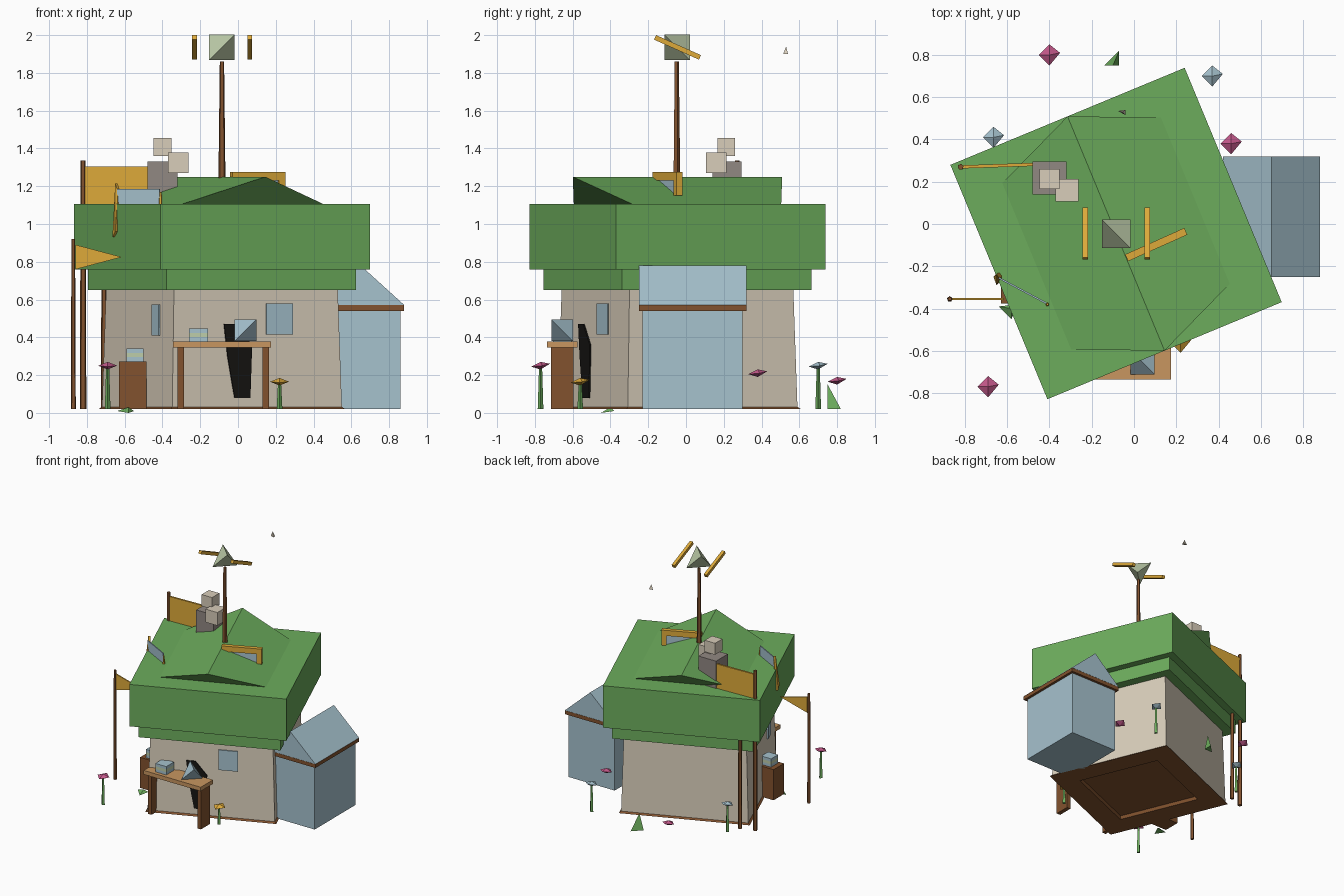
import bpy, bmesh, math
from mathutils import Matrix, Vector

old = bpy.data.objects.get("Cube")
if old:
    bpy.data.objects.remove(old, do_unlink=True)


def material(name, *rgb):
    # sRGB bytes to linear
    col = [((c / 255 + 0.055) / 1.055) ** 2.4 for c in rgb] + [1]
    m = bpy.data.materials.new(name)
    m.use_nodes = True
    m.diffuse_color = col
    m.node_tree.nodes["Principled BSDF"].inputs["Base Color"].default_value = col
    return m


GREEN = material("leaf green", 108, 172, 92)
CREAM = material("cream plaster", 216, 205, 186)
BLUE = material("pale blue", 166, 194, 206)
BROWN = material("dark wood", 130, 82, 46)
TAN = material("light wood", 200, 150, 96)
YELLOW = material("golden yellow", 222, 170, 58)
PALE = material("pale green", 190, 205, 170)
GREY = material("chimney grey", 145, 136, 130)
PINK = material("flower pink", 198, 90, 140)
BLACK = material("black", 22, 20, 18)

# The house sits turned about its own centre
HOUSE = Matrix.Translation((-0.085, -0.045, 0)) @ Matrix.Rotation(math.radians(22.5), 4, 'Z')


def finish(name, bm, mat, matrix=None):
    if matrix:
        bm.transform(matrix)
    bmesh.ops.recalc_face_normals(bm, faces=bm.faces)
    me = bpy.data.meshes.new(name)
    bm.to_mesh(me)
    bm.free()
    me.materials.append(mat)
    ob = bpy.data.objects.new(name, me)
    bpy.context.collection.objects.link(ob)
    return ob


def hull(name, points, mat, matrix=None):
    bm = bmesh.new()
    verts = [bm.verts.new(p) for p in points]
    bmesh.ops.convex_hull(bm, input=verts)
    bmesh.ops.dissolve_limit(bm, angle_limit=0.01, verts=bm.verts, edges=bm.edges)
    return finish(name, bm, mat, matrix)


def box(name, lo, hi, mat, matrix=None):
    pts = [(x, y, z) for x in (lo[0], hi[0]) for y in (lo[1], hi[1]) for z in (lo[2], hi[2])]
    return hull(name, pts, mat, matrix)


def cube(name, c, size, mat):
    h = Vector((size, size, size)) / 2
    return box(name, Vector(c) - h, Vector(c) + h, mat)


def square_loft(name, rings, mat):
    # Square rings of (half side, height), closed at both ends
    bm = bmesh.new()
    loops = [[bm.verts.new((sx * h, sy * h, z)) for sx, sy in ((-1, -1), (1, -1), (1, 1), (-1, 1))]
             for h, z in rings]
    for a, b in zip(loops, loops[1:]):
        for i in range(4):
            j = (i + 1) % 4
            bm.faces.new((a[i], a[j], b[j], b[i]))
    bm.faces.new(loops[0])
    bm.faces.new(loops[-1])
    return finish(name, bm, mat, HOUSE)


def pole(name, x, y, z0, z1, r0, r1, mat, sides=5):
    bm = bmesh.new()
    bmesh.ops.create_cone(bm, cap_ends=True, segments=sides, radius1=r0, radius2=r1, depth=z1 - z0)
    return finish(name, bm, mat, Matrix.Translation((x, y, (z0 + z1) / 2)))


def tetra(name, c, size, mat):
    h = size / 2
    corners = ((1, -1, 1), (-1, 1, 1), (1, 1, -1), (-1, -1, -1))
    return hull(name, [Vector(c) + h * Vector(p) for p in corners], mat)


def plank(name, a, b, z0, z1, thick, mat):
    # Upright board between two ground points
    a, b = Vector(a), Vector(b)
    turn = math.atan2(b.y - a.y, b.x - a.x)
    frame = Matrix.Translation((a.x, a.y, 0)) @ Matrix.Rotation(turn, 4, 'Z')
    return box(name, (0, -thick / 2, z0), ((b - a).length, thick / 2, z1), mat, frame)


# House body: hollow-bottomed base, tapered walls
square_loft("foundation", [(0.47, 0.045), (0.5, 0.02), (0.33, 0.02), (0.27, 0.2)], BROWN)
bm = bmesh.new()
lower = [bm.verts.new((x * 0.486, y * 0.486, 0.03)) for x, y in ((-1, -1), (1, -1), (1, 1), (-1, 1))]
upper = [bm.verts.new((x * 0.468, y * 0.468, 0.7)) for x, y in ((-1, -1), (1, -1), (1, 1), (-1, 1))]
for i in range(4):
    j = (i + 1) % 4
    bm.faces.new((lower[i], lower[j], upper[j], upper[i]))
finish("walls", bm, CREAM, HOUSE)

# Layered roof with an overhanging ridge
square_loft("roof_lower_band", [(0.543, 0.65), (0.543, 0.76)], GREEN)
square_loft("roof_slab", [(0.6, 0.76), (0.6, 1.105)], GREEN)
g, r = 0.42, 0.6
hull("roof_ridge", [(x, y, 1.1) for x in (-g, g) for y in (-g, g)] + [(0, -r, 1.25), (0, r, 1.25)],
     GREEN, HOUSE)

# Door and windows on the walls
door = [(-0.09, 0.47), (-0.02, 0.47), (0.03, 0.39), (0.07, 0.36), (0.06, 0.08), (-0.03, 0.08), (-0.07, 0.3)]
hull("door", [(x - 0.1, y, z) for x, z in door for y in (-0.491, -0.483)], BLACK, HOUSE)
box("front_window", (0.055, -0.487, 0.415), (0.205, -0.479, 0.58), BLUE, HOUSE)
box("side_window", (-0.487, -0.3, 0.41), (-0.479, -0.2, 0.575), BLUE, HOUSE)

# Side wing with its own gable
box("wing_walls", (0.44, -0.23, 0.02), (0.86, 0.30, 0.56), BLUE)
box("wing_eaves", (0.42, -0.25, 0.54), (0.88, 0.32, 0.57), BROWN)
hull("wing_roof", [(x, y, z) for y in (-0.25, 0.32) for x, z in ((0.42, 0.571), (0.65, 0.78), (0.88, 0.571))], BLUE)

# Mast, lantern and sails
pole("mast", -0.085, -0.05, 1.2, 1.86, 0.02, 0.012, BROWN)
tetra("mast_lantern", (-0.085, -0.047, 1.935), 0.135, PALE)
for side, x in (("right", -0.23), ("left", 0.062)):
    tilt = Matrix.Translation((x, -0.045, 1.935)) @ Matrix.Rotation(math.radians(-24), 4, 'X')
    box(side + "_sail", (-0.013, -0.13, -0.013), (0.013, 0.13, 0.013), YELLOW, tilt)

# Chimney and smoke
box("chimney", (-0.48, 0.14, 1.1), (-0.32, 0.295, 1.33), GREY)
cube("smoke_low", (-0.317, 0.16, 1.325), 0.108, CREAM)
cube("smoke_high", (-0.4, 0.213, 1.408), 0.095, CREAM)

# Framed roof windows
a, b = (-0.035, -0.16), (0.245, -0.035)
plank("skylight_frame", a, b, 1.23, 1.275, 0.035, YELLOW)
plank("skylight_pane", (0.0, -0.145), (0.21, -0.05), 1.15, 1.23, 0.008, BLUE)
for end, p, q in (("right", a, (0.0, -0.145)), ("left", (0.21, -0.05), b)):
    plank("skylight_post_" + end, p, q, 1.15, 1.275, 0.035, YELLOW)
plank("dormer_pane", (-0.64, -0.255), (-0.415, -0.375), 1.09, 1.185, 0.008, BLUE)
hull("dormer_long_post", [(x + d, y + d, z) for x, y, z in ((-0.665, -0.25, 0.93), (-0.65, -0.29, 0.96),
     (-0.65, -0.24, 1.215), (-0.635, -0.26, 1.17)) for d in (0, 0.012)], YELLOW)
pole("dormer_short_post", -0.41, -0.38, 1.09, 1.17, 0.01, 0.006, YELLOW)

# Posts, banner and pennant
pole("banner_post", -0.82, 0.27, 0.02, 1.335, 0.018, 0.014, BROWN)
pole("eave_post", -0.71, 0.31, 0.02, 0.76, 0.016, 0.014, BROWN)
plank("banner", (-0.82, 0.27), (-0.47, 0.282), 1.1, 1.305, 0.015, YELLOW)
pole("pennant_post", -0.872, -0.355, 0.02, 0.92, 0.014, 0.01, BROWN)
hull("pennant", [(x, y, z) for y in (-0.36, -0.35) for x, z in ((-0.86, 0.89), (-0.615, 0.825), (-0.86, 0.76))], YELLOW)

# Stall table with goods
box("table_top", (-0.345, -0.735, 0.345), (0.175, -0.575, 0.378), TAN)
for side, x in (("right", -0.32), ("left", 0.13)):
    box("table_leg_" + side, (x, -0.715, 0.02), (x + 0.033, -0.595, 0.345), BROWN)
tetra("table_ornament", (0.04, -0.655, 0.437), 0.115, BLUE)


def stack(name, x, y, z, w, layers):
    for i in range(layers):
        mat = PALE if i % 2 else BLUE
        box(f"{name}_{i + 1}", (x - w, y - w, z + i * 0.023), (x + w, y + w, z + (i + 1) * 0.023), mat)


stack("table_books", -0.21, -0.655, 0.378, 0.05, 3)
box("crate", (-0.63, -0.375, 0.02), (-0.485, -0.24, 0.272), BROWN)
stack("crate_books", -0.545, -0.31, 0.272, 0.045, 3)

# Flowers: a stem and a flat diamond head
flowers = [(-0.69, -0.77, 0.25, PINK, 1), (0.22, -0.56, 0.165, YELLOW, 1), (0.37, 0.7, 0.25, BLUE, 1),
           (-0.665, 0.41, 0.25, BLUE, 1), (0.46, 0.38, 0.21, PINK, 0), (-0.4, 0.8, 0.17, PINK, 0)]
for i, (x, y, z, mat, stem) in enumerate(flowers):
    w, h = 0.05, 0.02
    pts = [(x - w, y, z), (x + w, y + 0.01, z), (x, y - w, z - 0.005), (x, y + w, z + 0.01),
           (x, y, z - h), (x, y, z + h)]
    hull(f"flower_head_{i + 1}", pts, mat)
    if stem:
        pole(f"flower_stem_{i + 1}", x, y, 0.02, z, 0.015, 0.008, GREEN, 4)

# Grass blades and a bird
hull("grass_back", [(-0.14, 0.75, 0.02), (-0.07, 0.82, 0.02), (-0.07, 0.75, 0.02), (-0.1, 0.75, 0.15)], GREEN)
hull("grass_front", [(-0.64, -0.39, 0.01), (-0.58, -0.45, 0.0), (-0.55, -0.38, 0.01), (-0.58, -0.4, 0.03)], GREEN)
hull("bird", [(-0.075, 0.535, 1.9), (-0.04, 0.515, 1.9), (-0.04, 0.54, 1.9), (-0.055, 0.53, 1.94)], CREAM)
